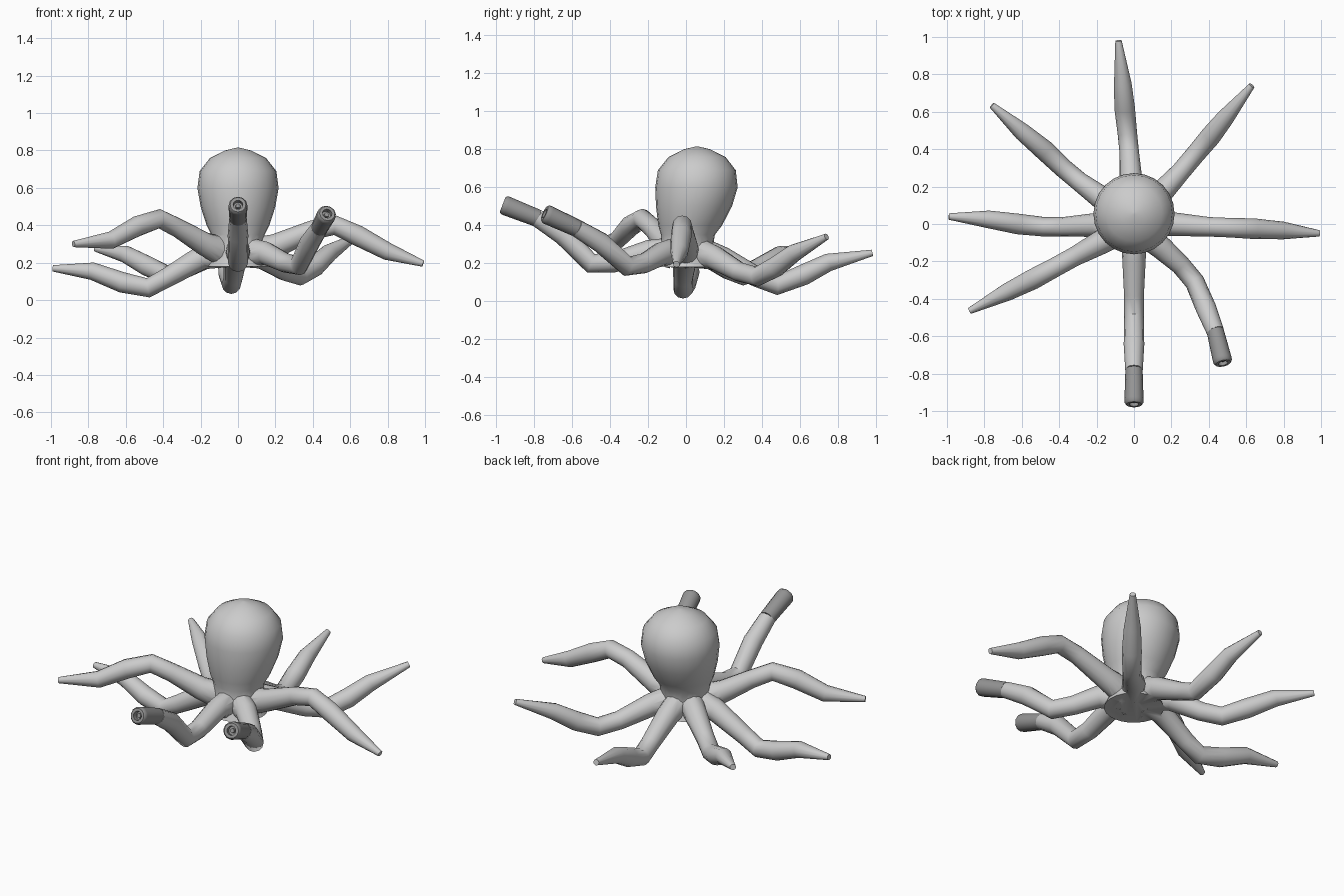
import bpy, bmesh, math
from mathutils import Vector

if "Cube" in bpy.data.objects:
    bpy.data.objects.remove(bpy.data.objects["Cube"])


def loft(name, rings):
    """Closed mesh skinned through a list of equally long vertex rings."""
    bm = bmesh.new()
    rows = [[bm.verts.new(p) for p in r] for r in rings]
    n = len(rows[0])
    for a, b in zip(rows, rows[1:]):
        for i in range(n):
            j = (i + 1) % n
            bm.faces.new((a[i], a[j], b[j], b[i]))
    bm.faces.new(rows[0][::-1])
    bm.faces.new(rows[-1])
    bmesh.ops.recalc_face_normals(bm, faces=bm.faces)
    me = bpy.data.meshes.new(name)
    bm.to_mesh(me)
    bm.free()
    ob = bpy.data.objects.new(name, me)
    bpy.context.collection.objects.link(ob)
    return ob


def ring(c, t, r, n, tall=1.0):
    """Circle of n points about c, square to direction t."""
    t = t.normalized()
    side = t.cross(Vector((0, 0, 1))).normalized()
    up = side.cross(t)
    return [c + side * (r * math.cos(a)) + up * (r * tall * math.sin(a))
            for a in (2 * math.pi * i / n for i in range(n))]


def tube(name, pts, radii, n=12):
    pts = [Vector(p) for p in pts]
    rings = []
    for i, p in enumerate(pts):
        d1 = (pts[i] - pts[i - 1]).normalized() if i else Vector()
        d2 = (pts[i + 1] - pts[i]).normalized() if i < len(pts) - 1 else Vector()
        rings.append(ring(p, d1 + d2, radii[i], n, 1.2 if i == 0 else 1.0))
    return loft(name, rings)


def smooth(ob, angle):
    bpy.ops.object.select_all(action='DESELECT')
    ob.select_set(True)
    bpy.context.view_layer.objects.active = ob
    bpy.ops.object.shade_smooth_by_angle(angle=math.radians(angle))


# head and body: (z, radius, y centre)
profile = [(.18, .165, 0), (.22, .148, 0), (.28, .137, .003), (.35, .142, .01),
           (.40, .168, .022), (.50, .2, .042), (.60, .217, .055), (.69, .205, .057),
           (.76, .15, .058), (.80, .07, .058), (.815, .008, .058)]
N = 24
body = loft("octopus_body", [
    [Vector((r * math.cos(2 * math.pi * i / N), cy + r * math.sin(2 * math.pi * i / N), z))
     for i in range(N)] for z, r, cy in profile])

# six tapering arms, root to tip
taper = [.068, .064, .052, .052, .055, .047, .017]
arms = {
    "right_arm": [(.08, 0, .255), (.2, 0, .29), (.40, -.015, .375), (.52, -.02, .40),
                  (.64, -.025, .345), (.80, -.035, .26), (.99, -.05, .195)],
    "left_arm": [(-.08, 0, .255), (-.2, -.005, .225), (-.38, -.015, .12), (-.48, -.015, .066),
                 (-.62, 0, .095), (-.78, .025, .155), (-.99, .04, .17)],
    "front_left_arm": [(-.07, -.04, .255), (-.18, -.1, .30), (-.32, -.175, .385),
                       (-.42, -.23, .435), (-.54, -.295, .395), (-.68, -.365, .32),
                       (-.88, -.465, .30)],
    "back_left_arm": [(-.07, .05, .255), (-.16, .13, .235), (-.29, .225, .165),
                      (-.38, .30, .135), (-.48, .395, .18), (-.60, .495, .245),
                      (-.76, .635, .275)],
    "back_arm": [(-.005, .08, .255), (-.015, .2, .22), (-.025, .38, .125), (-.035, .48, .085),
                 (-.05, .62, .14), (-.06, .75, .205), (-.083, .98, .255)],
    "back_right_arm": [(.05, .06, .255), (.13, .15, .23), (.25, .28, .155), (.33, .375, .13),
                       (.41, .47, .18), (.49, .57, .255), (.63, .74, .34)],
}
parts = [tube(k, p, taper) for k, p in arms.items()]

# two front arms ending in nozzles
thick = [.068, .062, .053, .053, .055, .047]
holders = {
    "front_arm": [(0, -.08, .255), (0, -.2, .26), (0, -.38, .205), (0, -.50, .2),
                  (0, -.645, .35), (0, -.78, .437)],
    "front_right_arm": [(.055, -.055, .255), (.15, -.13, .25), (.25, -.22, .2),
                        (.325, -.31, .185), (.385, -.45, .31), (.435, -.575, .385)],
}
ends = {"front_arm": (0, -.965, .51), "front_right_arm": (.477, -.745, .463)}
parts += [tube(k, p, thick) for k, p in holders.items()]

# fuse arms into the body
for arm in parts:
    m = body.modifiers.new("fuse", 'BOOLEAN')
    m.operation, m.solver, m.object = 'UNION', 'EXACT', arm
    bpy.context.view_layer.objects.active = body
    bpy.ops.object.modifier_apply(modifier=m.name)
    bpy.data.objects.remove(arm)
smooth(body, 50)

# hollow nozzles with a small plug in the bore
dark = bpy.data.materials.new("dark_grey")
dark.diffuse_color = (.3, .3, .3, 1)
dark.use_nodes = True
dark.node_tree.nodes["Principled BSDF"].inputs["Base Color"].default_value = dark.diffuse_color
for k, path in holders.items():
    a, b = Vector(path[-1]), Vector(ends[k])
    t = b - a
    steps = [(-.02, .046), (.86, .051), (.95, .05), (1, .042), (1, .026),
             (.85, .025), (.85, .014), (.93, .012)]
    noz = loft(k.replace("arm", "nozzle"), [ring(a + t * f, t, r, 12) for f, r in steps])
    noz.data.materials.append(dark)
    smooth(noz, 40)
